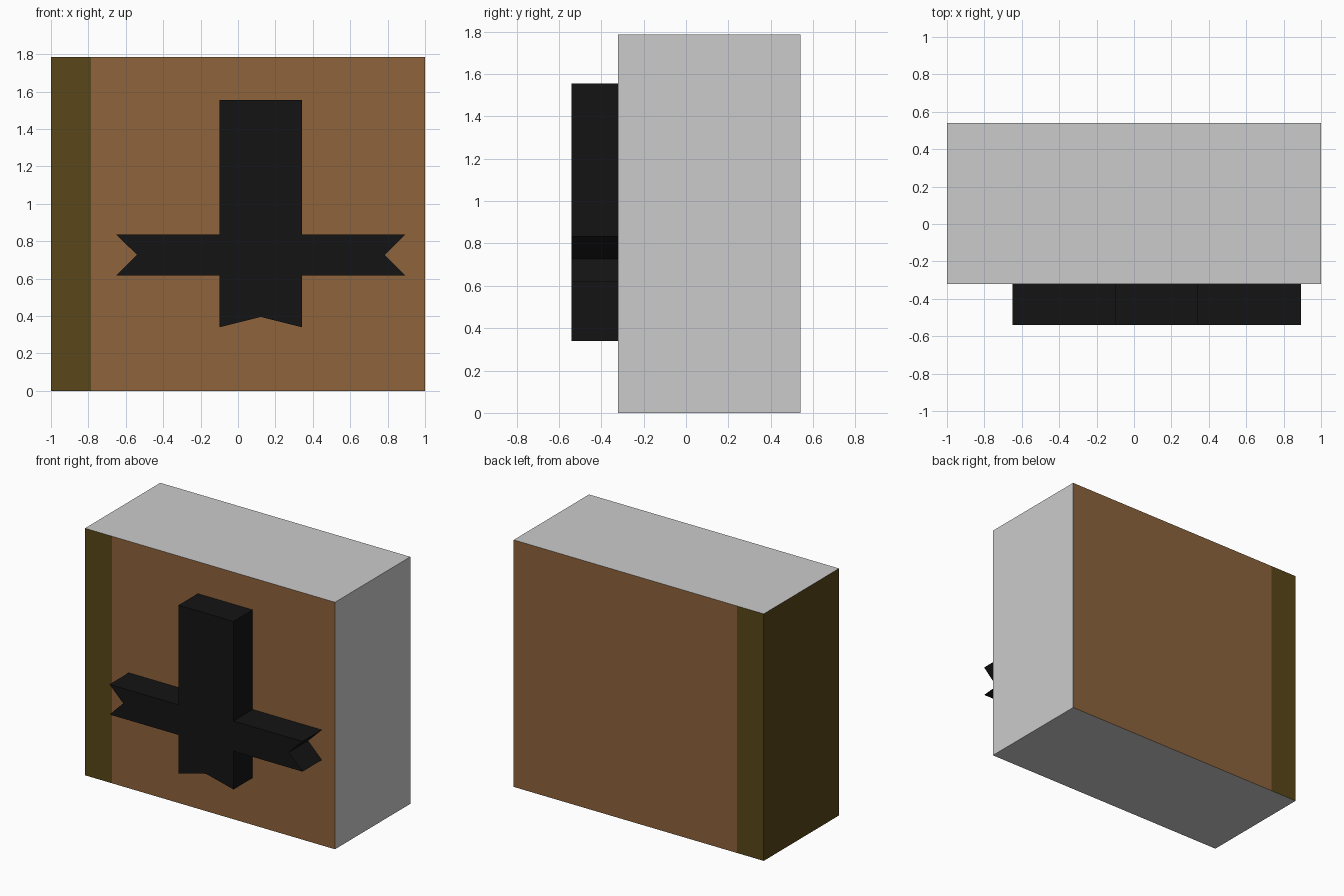
import bpy, bmesh
from mathutils import Vector

if "Cube" in bpy.data.objects:
    bpy.data.objects.remove(bpy.data.objects["Cube"])


def material(name, rgb):
    m = bpy.data.materials.new(name)
    m.diffuse_color = (*rgb, 1)
    m.use_nodes = True
    m.node_tree.nodes["Principled BSDF"].inputs["Base Color"].default_value = m.diffuse_color
    return m


def add_object(name, bm, mats):
    mesh = bpy.data.meshes.new(name)
    bm.to_mesh(mesh)
    bm.free()
    for m in mats:
        mesh.materials.append(m)
    ob = bpy.data.objects.new(name, mesh)
    bpy.context.collection.objects.link(ob)
    return ob


pages = material("pages", (0.8, 0.8, 0.8))
leather = material("leather", (0.27, 0.127, 0.045))
spine = material("spine", (0.10, 0.061, 0.009))
black = material("black", (0.007, 0.007, 0.007))

HEIGHT, FRONT, BACK, SPINE_X = 1.786, -0.32, 0.54, -0.785

# Book: one block, split where the spine wraps onto the covers
bm = bmesh.new()
bmesh.ops.create_cube(bm, size=1)
bmesh.ops.scale(bm, vec=(2, BACK - FRONT, HEIGHT), verts=bm.verts)
bmesh.ops.translate(bm, vec=(0, (FRONT + BACK) / 2, HEIGHT / 2), verts=bm.verts)
bmesh.ops.bisect_plane(bm, geom=bm.verts[:] + bm.edges[:] + bm.faces[:],
                       plane_co=(SPINE_X, 0, 0), plane_no=(1, 0, 0))
bm.normal_update()
for f in bm.faces:
    n, x = f.normal, f.calc_center_median().x
    if abs(n.y) > 0.5 or n.x < -0.5:
        f.material_index = 2 if x < SPINE_X else 1
add_object("book", bm, [pages, leather, spine])

# Cross emblem: half outline mirrored about its centre line, then extruded
CX = 0.122
half = [(0.22, 0.34), (0.22, 0.617), (0.772, 0.617), (0.662, 0.727),
        (0.772, 0.835), (0.22, 0.835), (0.22, 1.555)]
outline = [(0, 0.395)] + half + [(-x, z) for x, z in reversed(half)]
bm = bmesh.new()
face = bm.faces.new([bm.verts.new((CX + x, -0.54, z)) for x, z in outline])
ext = bmesh.ops.extrude_face_region(bm, geom=[face], use_keep_orig=True)
moved = [g for g in ext["geom"] if isinstance(g, bmesh.types.BMVert)]
bmesh.ops.translate(bm, vec=Vector((0, FRONT + 0.54, 0)), verts=moved)
bmesh.ops.recalc_face_normals(bm, faces=bm.faces)
add_object("cross_emblem", bm, [black])
